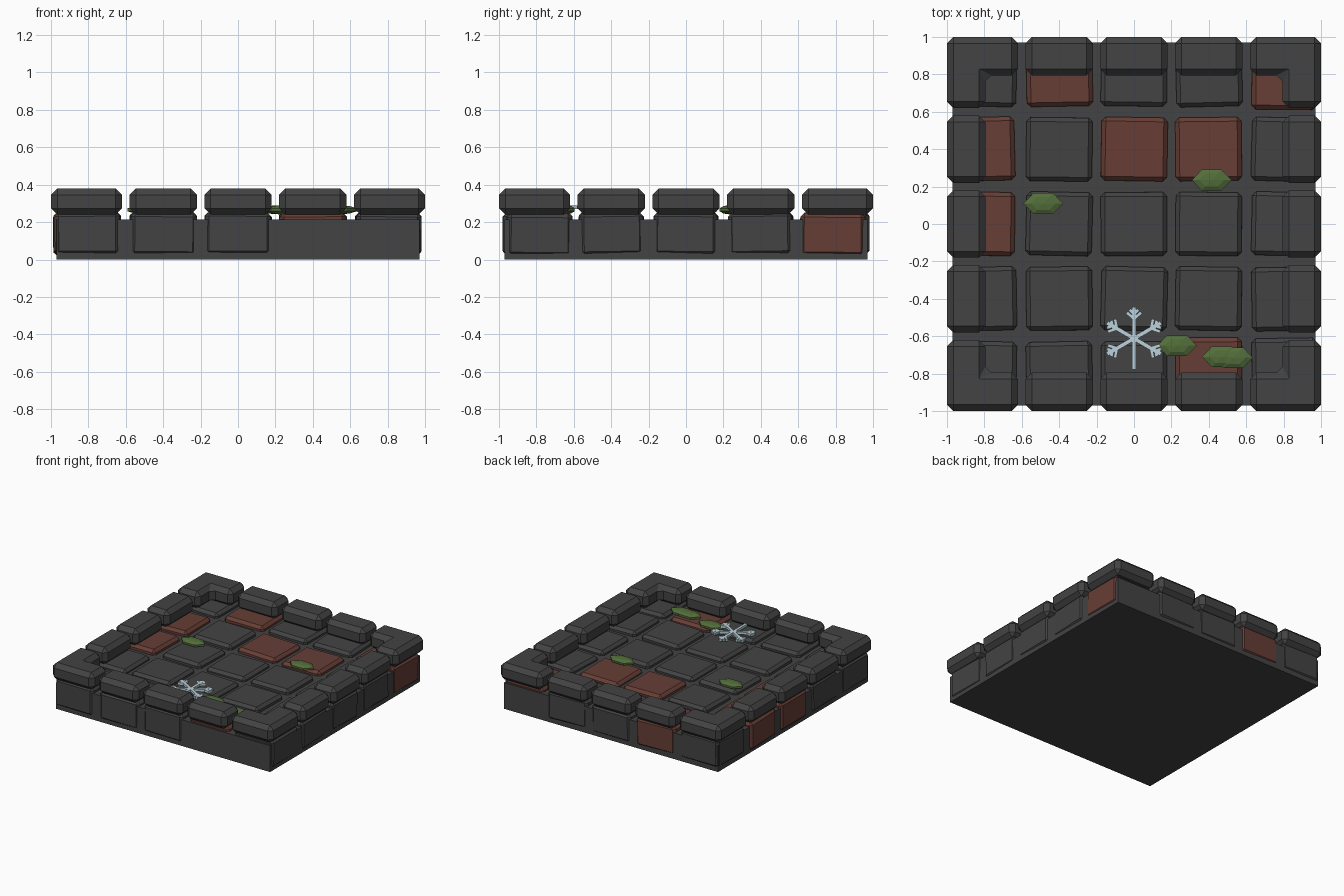
import bpy, bmesh, math, random
from mathutils import Matrix, Vector

if "Cube" in bpy.data.objects:
    bpy.data.objects.remove(bpy.data.objects["Cube"])

random.seed(4)


def material(name, color):
    m = bpy.data.materials.new(name)
    m.diffuse_color = (*color, 1)
    m.use_nodes = True
    m.node_tree.nodes["Principled BSDF"].inputs["Base Color"].default_value = m.diffuse_color
    return m


STONE = material("dark_stone", (0.056, 0.056, 0.056))
BRICK = material("red_brick", (0.135, 0.048, 0.036))
MOSS = material("moss_green", (0.085, 0.155, 0.042))
ICE = material("pale_ice", (0.50, 0.65, 0.71))


def finish(name, bm, mat):
    bmesh.ops.recalc_face_normals(bm, faces=bm.faces[:])
    mesh = bpy.data.meshes.new(name)
    bm.to_mesh(mesh)
    bm.free()
    mesh.materials.append(mat)
    ob = bpy.data.objects.new(name, mesh)
    bpy.context.collection.objects.link(ob)
    return ob


def prism(name, outline, z0, z1, mat, bevel=0):
    """Vertical extrusion of an outline with chamfered edges."""
    bm = bmesh.new()
    face = bm.faces.new([bm.verts.new((x, y, z0)) for x, y in outline])
    top = bmesh.ops.extrude_face_region(bm, geom=[face])["geom"]
    for v in top:
        if isinstance(v, bmesh.types.BMVert):
            v.co.z = z1
    ob = finish(name, bm, mat)
    if bevel:
        mod = ob.modifiers.new("chamfer", "BEVEL")
        mod.width = bevel
        mod.segments = 1
        mod.limit_method = "ANGLE"
    return ob


def rect(x0, x1, y0, y1):
    return [(x0, y0), (x1, y0), (x1, y1), (x0, y1)]


# Base slab
prism("base_slab", rect(-0.97, 0.97, -0.97, 0.97), 0, 0.215, STONE)

# Floor tiles, slightly uneven; the outer ones show on the slab sides
centers = [-0.803, -0.4, 0, 0.4, 0.803]
red_tiles = {(1, 4), (4, 4), (0, 3), (2, 3), (3, 3), (0, 2), (3, 0)}
sunk = {(3, 0): (0, 0.022), (4, 0): (0, 0.018), (4, 4): (0, -0.018),
        (0, 2): (-0.008, 0), (0, 3): (-0.008, 0)}
for i, cx in enumerate(centers):
    for j, cy in enumerate(centers):
        dx, dy = sunk.get((i, j), (0, 0))
        hx = 0.177 if 0 < i < 4 else 0.174
        hy = 0.170 if 0 < j < 4 else 0.174
        tile = prism("floor_tile", rect(-hx, hx, -hy, hy), -0.115, 0.115,
                     BRICK if (i, j) in red_tiles else STONE, 0.022)
        tile.location = (cx + dx, cy + dy, 0.138 + random.uniform(-0.004, 0.004))
        tile.rotation_euler = [math.radians(random.uniform(-a, a)) for a in (1, 1, 1.6)]

# Rim blocks: three per side and an L-shaped block at each corner
corner = [(-1, -1), (-0.62, -1), (-0.62, -0.795), (-0.795, -0.795), (-0.795, -0.62), (-1, -0.62)]
for k in range(4):
    turn = k * math.pi / 2
    prism("corner_block", corner, 0.24, 0.38, STONE, 0.034).rotation_euler.z = turn
    for cx in (-0.4, 0, 0.4):
        block = prism("rim_block", rect(cx - 0.18, cx + 0.18, -1, -0.795), 0.24, 0.38, STONE, 0.034)
        block.rotation_euler.z = turn

# Moss clumps
for x, y in [(-0.485, 0.11), (0.415, 0.235), (0.23, -0.65), (0.47, -0.71), (0.53, -0.715)]:
    bm = bmesh.new()
    bmesh.ops.create_uvsphere(bm, u_segments=6, v_segments=5, radius=1)
    bmesh.ops.transform(bm, matrix=Matrix.Translation((x, y, 0.266))
                        @ Matrix.Diagonal((0.112, 0.067, 0.025, 1))
                        @ Matrix.Rotation(math.pi / 6, 4, "Z"), verts=bm.verts[:])
    finish("moss_clump", bm, MOSS)

# Snowflake: six arms with forked tips
bm = bmesh.new()


def bar(start, angle, length, width):
    m = (Matrix.Translation(start) @ Matrix.Rotation(angle, 4, "Z")
         @ Matrix.Translation((length / 2, 0, 0)) @ Matrix.Diagonal((length, width, 0.02, 1)))
    bmesh.ops.create_cube(bm, size=1, matrix=m)


for k in range(6):
    a = math.pi / 6 + k * math.pi / 3
    bar(Vector((0, 0, 0)), a, 0.167, 0.022)
    if k != 4:
        for r, length in ((0.105, 0.052), (0.132, 0.032)):
            fork = Vector((math.cos(a) * r, math.sin(a) * r, 0))
            for s in (-1, 1):
                bar(fork, a + s * math.radians(48), length, 0.017)
flake = finish("snowflake", bm, ICE)
flake.location = (0, -0.612, 0.28)
